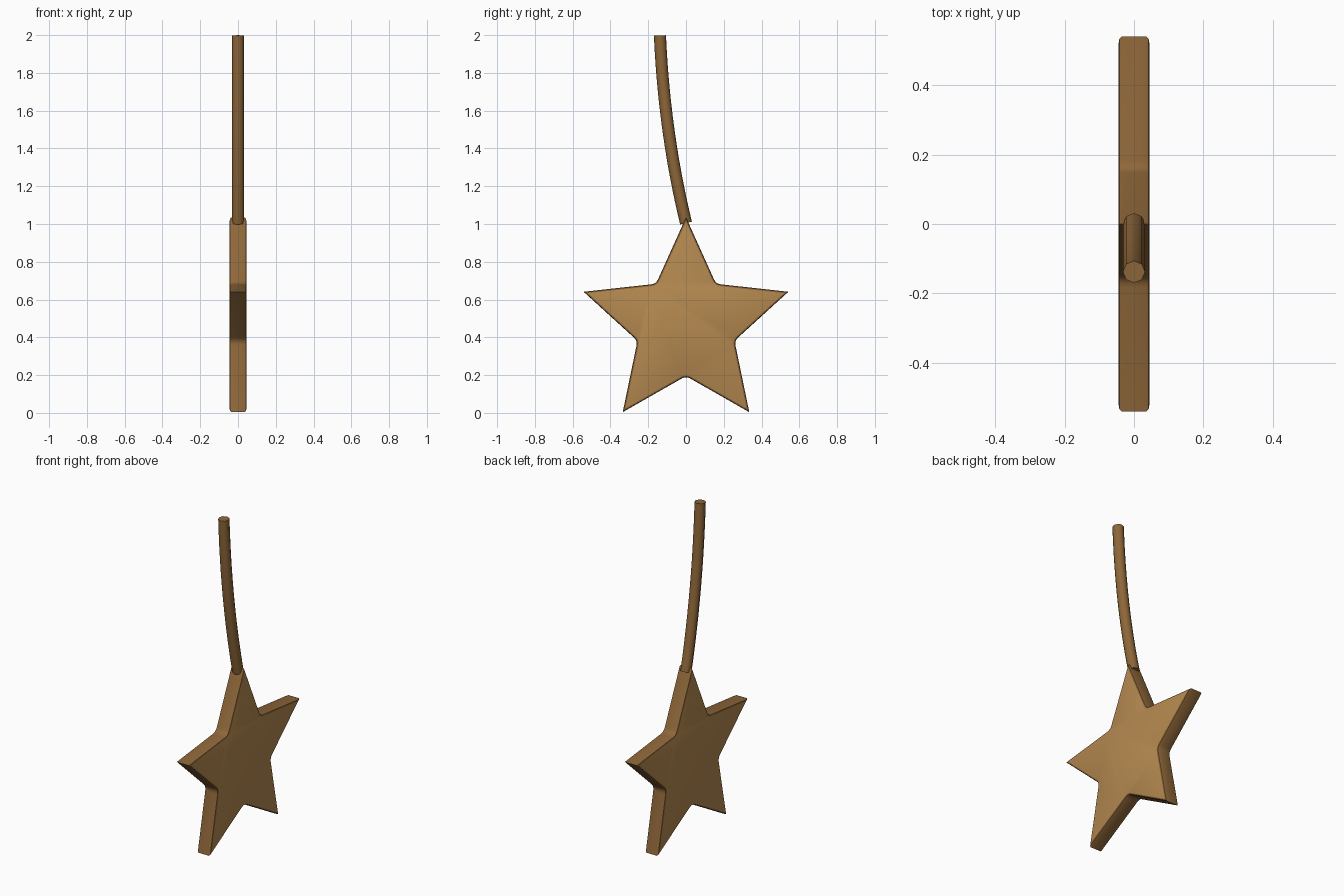
import bpy, bmesh, math
from mathutils import Vector

if "Cube" in bpy.data.objects:
    bpy.data.objects.remove(bpy.data.objects["Cube"])


def make_material(name, rgb):
    mat = bpy.data.materials.new(name)
    mat.use_nodes = True
    color = (*rgb, 1.0)
    mat.diffuse_color = color
    mat.node_tree.nodes["Principled BSDF"].inputs["Base Color"].default_value = color
    return mat


light_wood = make_material("light wood", (0.46, 0.25, 0.08))
dark_wood = make_material("dark wood", (0.27, 0.135, 0.041))


def make_object(name, bm, materials):
    bmesh.ops.recalc_face_normals(bm, faces=bm.faces)
    mesh = bpy.data.meshes.new(name)
    bm.to_mesh(mesh)
    bm.free()
    for mat in materials:
        mesh.materials.append(mat)
    obj = bpy.data.objects.new(name, mesh)
    bpy.context.collection.objects.link(obj)
    return obj


def smooth(obj, degrees):
    bpy.ops.object.select_all(action="DESELECT")
    obj.select_set(True)
    bpy.context.view_layer.objects.active = obj
    bpy.ops.object.shade_smooth_by_angle(angle=math.radians(degrees))


def bezier(a, b, c, t):
    return a * (1 - t) ** 2 + b * 2 * t * (1 - t) + c * t ** 2


# Star outline: sharp tips, slightly rounded inner corners
CENTER, OUTER, INNER, HALF = 0.465, 0.57, 0.27, 0.045
corners = []
for i in range(10):
    angle = i * math.pi / 5
    radius = INNER if i % 2 else OUTER
    corners.append(Vector((0, radius * math.sin(angle), CENTER + radius * math.cos(angle))))
outline = []
for i, corner in enumerate(corners):
    if i % 2 == 0:
        outline.append(corner)
        continue
    before = corner + (corners[i - 1] - corner).normalized() * 0.025
    after = corner + (corners[(i + 1) % 10] - corner).normalized() * 0.025
    outline += [bezier(before, corner, after, k / 4) for k in range(5)]

# Star plate: extruded outline with softened rims
bm = bmesh.new()
side = Vector((HALF, 0, 0))
bottom = bm.faces.new([bm.verts.new(p - side) for p in outline])
extruded = bmesh.ops.extrude_face_region(bm, geom=[bottom], use_keep_orig=True)
bmesh.ops.translate(bm, vec=side * 2,
                    verts=[v for v in extruded["geom"] if isinstance(v, bmesh.types.BMVert)])
rims = [e for e in bm.edges if abs(e.verts[0].co.x - e.verts[1].co.x) < 0.001]
bmesh.ops.bevel(bm, geom=rims, offset=0.01, segments=2, profile=0.5, affect="EDGES")
bm.normal_update()
for face in bm.faces:
    face.material_index = 0 if abs(face.normal.x) > 0.99 else 1
star = make_object("star", bm, [light_wood, dark_wood])
smooth(star, 40)

# Curved handle: eight-sided tube swept along a gentle arc
SIDES, RINGS, RADIUS = 8, 12, 0.032
start, bend, end = Vector((0, 0, 1.005)), Vector((0, -0.115, 1.48)), Vector((0, -0.138, 1.998))
bm = bmesh.new()
rings = []
for k in range(RINGS + 1):
    t = k / RINGS
    tangent = ((bend - start) * (1 - t) + (end - bend) * t).normalized()
    across = Vector((1, 0, 0))
    forward = tangent.cross(across)
    middle = bezier(start, bend, end, t)
    rings.append([bm.verts.new(middle + RADIUS * (across * math.cos(a) + forward * math.sin(a)))
                  for a in (2 * math.pi * s / SIDES for s in range(SIDES))])
for low, high in zip(rings, rings[1:]):
    for s in range(SIDES):
        n = (s + 1) % SIDES
        bm.faces.new((low[s], low[n], high[n], high[s]))
bm.faces.new(rings[0])
bm.faces.new(rings[-1])
handle = make_object("handle", bm, [dark_wood])
smooth(handle, 60)
